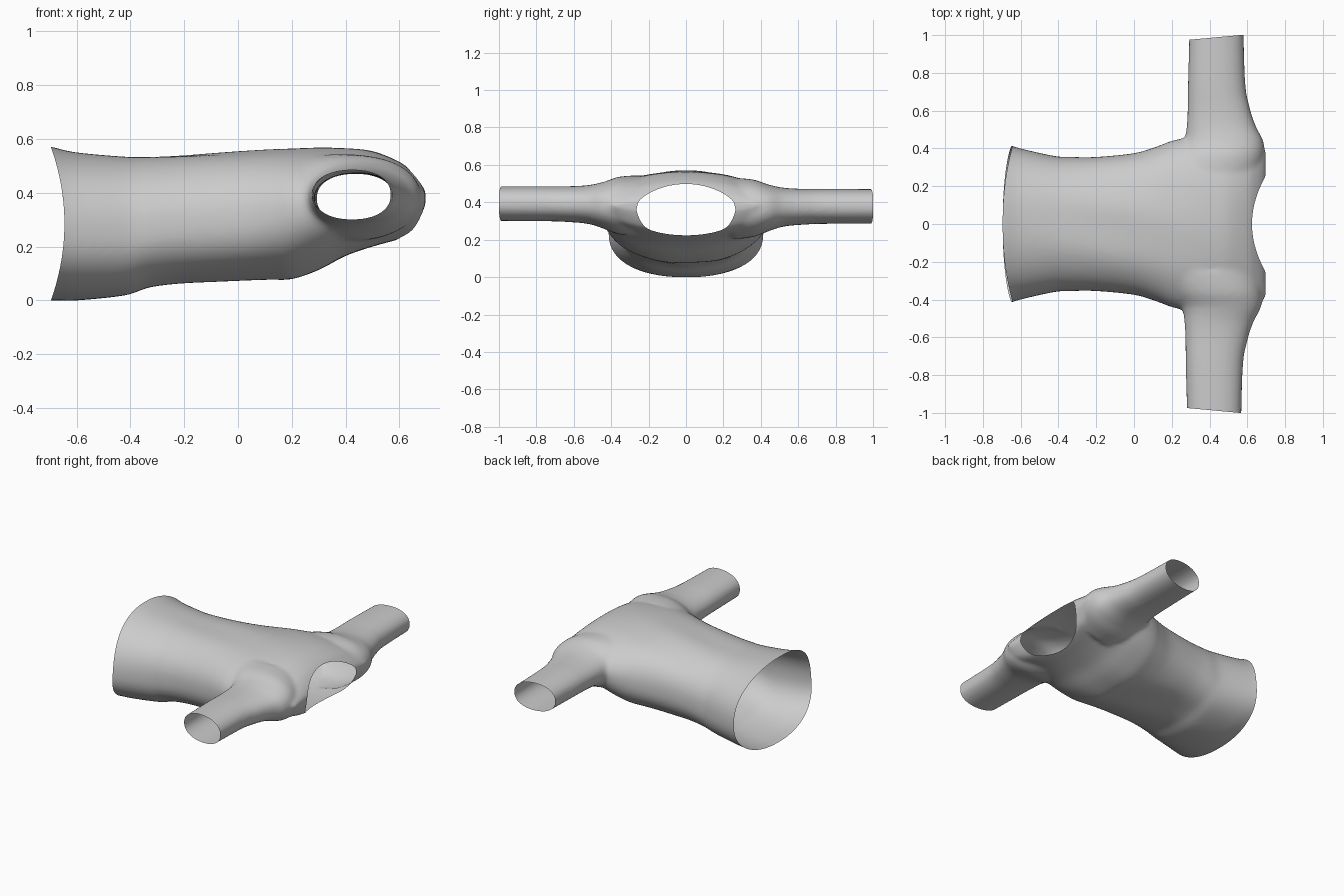
import bpy, bmesh, math

if "Cube" in bpy.data.objects:
    bpy.data.objects.remove(bpy.data.objects["Cube"])

N = 64


def sp(v, p):
    return math.copysign(abs(v) ** p, v)


def catmull(keys, steps=6):
    """Smoothly resample a list of key tuples."""
    out = []
    for i in range(len(keys) - 1):
        a, b, c, d = (keys[max(i - 1, 0)], keys[i], keys[i + 1],
                      keys[min(i + 2, len(keys) - 1)])
        for s in range(steps):
            t = s / steps
            out.append([0.5 * (2 * q + (r - p) * t + (2 * p - 5 * q + 4 * r - w) * t * t
                               + (3 * q - p - 3 * r + w) * t ** 3)
                        for p, q, r, w in zip(a, b, c, d)])
    return out + [list(keys[-1])]


def loft(bm, rings):
    """Capped tube through rings of points."""
    vs = [[bm.verts.new(p) for p in r] for r in rings]
    for a, b in zip(vs, vs[1:]):
        for i in range(N):
            j = (i + 1) % N
            bm.faces.new((a[i], a[j], b[j], b[i]))
    bm.faces.new(vs[0][::-1])
    bm.faces.new(vs[-1])


bm = bmesh.new()
angles = [2 * math.pi * i / N for i in range(N)]

# Torso: x, half width, z low, z middle, z high, roundness exponent
torso = [(-0.78, 0.45, -0.01, 0.24, 0.59, 0.90), (-0.69, 0.428, 0.0, 0.24, 0.57, 0.90),
         (-0.60, 0.40, 0.0, 0.24, 0.55, 0.88), (-0.42, 0.36, 0.02, 0.25, 0.535, 0.85),
         (-0.33, 0.355, 0.05, 0.26, 0.535, 0.85), (-0.20, 0.355, 0.066, 0.28, 0.54, 0.85),
         (0.0, 0.375, 0.074, 0.30, 0.553, 0.85), (0.12, 0.41, 0.077, 0.32, 0.56, 0.88),
         (0.20, 0.44, 0.078, 0.34, 0.563, 0.92), (0.30, 0.46, 0.112, 0.36, 0.567, 0.95),
         (0.40, 0.46, 0.165, 0.37, 0.565, 0.95), (0.50, 0.45, 0.20, 0.37, 0.555, 0.95),
         (0.60, 0.44, 0.228, 0.375, 0.515, 0.92), (0.65, 0.43, 0.25, 0.38, 0.475, 0.9),
         (0.68, 0.41, 0.30, 0.385, 0.44, 0.9), (0.697, 0.39, 0.35, 0.385, 0.41, 0.9)]
rings = []
for x, w, lo, mid, hi, p in catmull(torso):
    ring = []
    for a in angles:
        s = sp(math.sin(a), p)
        ring.append((x, w * sp(math.cos(a), p), mid + s * ((hi - mid) if s > 0 else (mid - lo))))
    rings.append(ring)
loft(bm, rings)

# Sleeves: y, x low, x high, z low, z high
sleeve = [(0.25, 0.12, 0.66, 0.20, 0.53), (0.36, 0.20, 0.685, 0.215, 0.522),
          (0.44, 0.26, 0.68, 0.245, 0.495), (0.52, 0.275, 0.64, 0.27, 0.478),
          (0.62, 0.28, 0.608, 0.28, 0.472), (0.75, 0.282, 0.585, 0.285, 0.472),
          (1.08, 0.29, 0.575, 0.287, 0.47)]
for side in (1, -1):
    rings = []
    for y, x0, x1, lo, hi in catmull(sleeve):
        dz = 0 if side > 0 else 0.014
        dx = 0.004 if side > 0 else -0.008
        rings.append([((x0 + x1) / 2 + dx + sp(math.cos(a), 0.9) * (x1 - x0) / 2, side * y,
                       (lo + hi) / 2 + dz + sp(math.sin(a), 0.9) * (hi - lo) / 2)
                      for a in angles])
    loft(bm, rings)

bmesh.ops.recalc_face_normals(bm, faces=bm.faces)
mesh = bpy.data.meshes.new("shirt")
bm.to_mesh(mesh)
bm.free()
shirt = bpy.data.objects.new("shirt", mesh)
bpy.context.collection.objects.link(shirt)

# Fuse the tubes and soften the joins
rm = shirt.modifiers.new("fuse", 'REMESH')
rm.mode = 'VOXEL'
rm.voxel_size = 0.012
sm = shirt.modifiers.new("soften", 'SMOOTH')
sm.factor = 0.5
sm.iterations = 10
dg = bpy.context.evaluated_depsgraph_get()
fused = bpy.data.meshes.new_from_object(shirt.evaluated_get(dg))
shirt.modifiers.clear()
shirt.data = fused

bm = bmesh.new()
bm.from_mesh(fused)


def cut(axis, sign, surface):
    """Open the shell beyond a curved surface: straighten, bisect, restore."""
    for v in bm.verts:
        v.co[axis] -= surface(v.co)
    no = [0, 0, 0]
    no[axis] = sign
    bmesh.ops.bisect_plane(bm, geom=bm.verts[:] + bm.edges[:] + bm.faces[:], dist=1e-5,
                           plane_co=(0, 0, 0), plane_no=no, clear_outer=True)
    for v in bm.verts:
        v.co[axis] += surface(v.co)


# Hem, neckline and cuffs
cut(0, -1, lambda c: -0.645 - 0.05 * ((c.z - 0.285) / 0.285) ** 2)
cut(0, 1, lambda c: 0.625 + 0.058 * (c.y / 0.21) ** 2 - 0.04 * (0.5 - c.z) / 0.27)
for side in (1, -1):
    cut(1, side, lambda c: side * (1.0 - 0.025 * max(0, min(1, (0.56 - c.x) / 0.27))))

# Soft cloth folds
for v in bm.verts:
    x, y, z = v.co
    if abs(y) < 0.45:
        fade = max(0, 1 - abs(x + 0.1) / 0.6)
        v.co.z += 0.003 * fade * math.sin(22 * y + 5 * x)
for f in bm.faces:
    f.smooth = True
bm.to_mesh(fused)
bm.free()
fused.name = "shirt"
